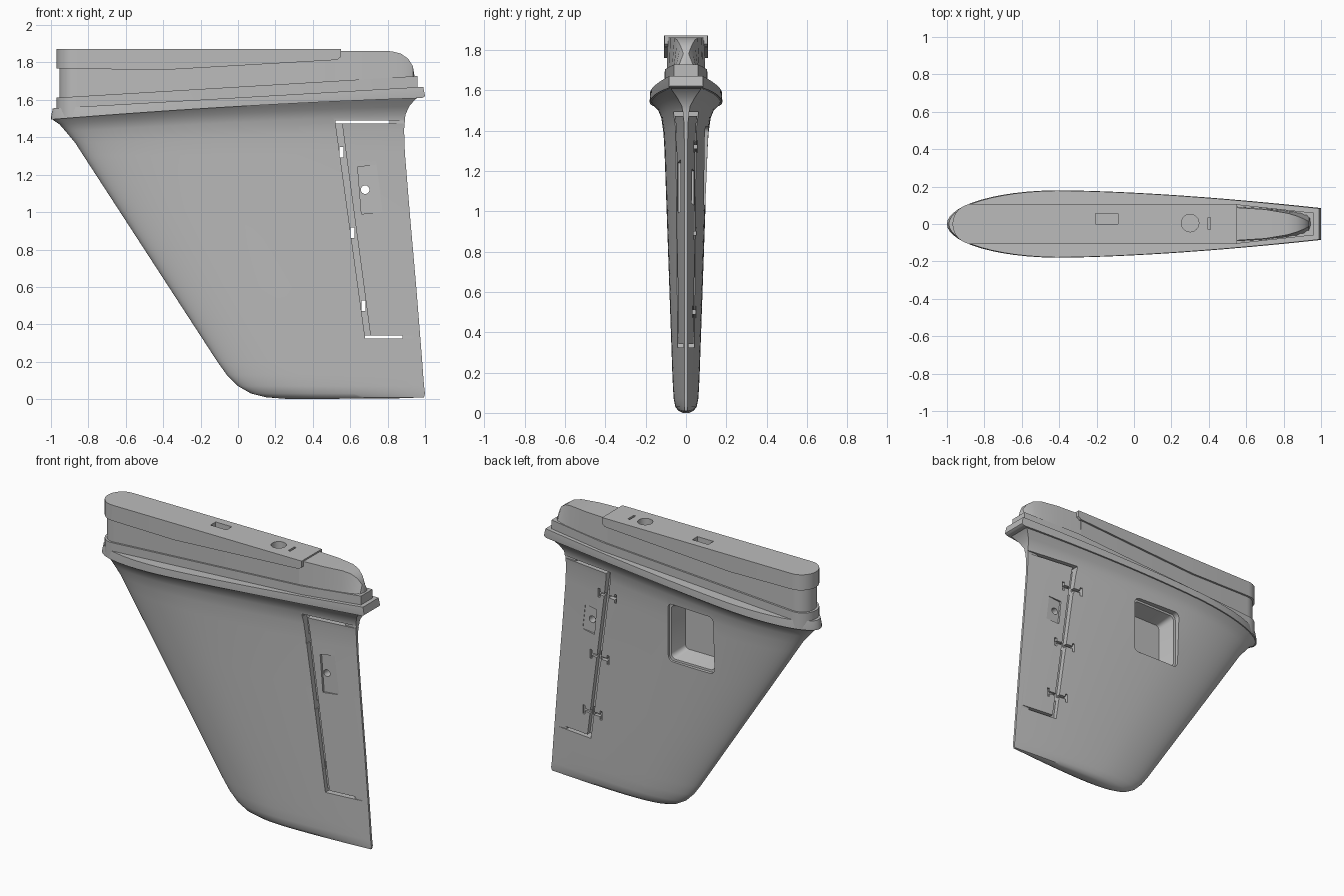
import bpy, bmesh, math
from mathutils import Vector

cube = bpy.data.objects.get("Cube")
if cube:
    bpy.data.objects.remove(cube, do_unlink=True)

grey = bpy.data.materials.new("plain grey")
grey.use_nodes = True
COLOUR = (0.5, 0.5, 0.5, 1)
grey.diffuse_color = COLOUR
grey.node_tree.nodes["Principled BSDF"].inputs["Base Color"].default_value = COLOUR


def loft(name, rings):
    """Closed skin through rings that have equal point counts."""
    bm = bmesh.new()
    loops = [[bm.verts.new(p) for p in ring] for ring in rings]
    n = len(loops[0])
    for a, b in zip(loops, loops[1:]):
        for i in range(n):
            j = (i + 1) % n
            bm.faces.new((a[i], a[j], b[j], b[i]))
    ends = [bm.faces.new(loops[0]), bm.faces.new(loops[-1])]
    bmesh.ops.triangulate(bm, faces=ends)
    bmesh.ops.recalc_face_normals(bm, faces=bm.faces)
    mesh = bpy.data.meshes.new(name)
    bm.to_mesh(mesh)
    bm.free()
    mesh.materials.append(grey)
    obj = bpy.data.objects.new(name, mesh)
    bpy.context.collection.objects.link(obj)
    return obj


def side_prism(points, y0, y1):
    """Cutter: an x-z outline pushed along y."""
    return loft("cutter", [[(x, y, z) for x, z in points] for y in (y0, y1)])


def top_prism(points, z0, z1):
    return loft("cutter", [[(x, y, z) for x, y in points] for z in (z0, z1)])


def rect(x0, x1, z0, z1):
    return [(x0, z0), (x1, z0), (x1, z1), (x0, z1)]


def circle(x, z, r, n=24):
    return [(x + r * math.cos(i * math.tau / n), z + r * math.sin(i * math.tau / n))
            for i in range(n)]


def activate(obj):
    bpy.ops.object.select_all(action='DESELECT')
    obj.select_set(True)
    bpy.context.view_layer.objects.active = obj


def cut(objects, cutters):
    for obj in objects:
        activate(obj)
        for c in cutters:
            mod = obj.modifiers.new("cut", 'BOOLEAN')
            mod.operation, mod.solver, mod.object = 'DIFFERENCE', 'EXACT', c
            bpy.ops.object.modifier_apply(modifier=mod.name)
    for c in cutters:
        bpy.data.objects.remove(c, do_unlink=True)


def foil(z_lead, z_tail, lead, tail, thick, tail_thick, bulge=0.0, n=36):
    """Streamlined section with an elliptical nose and a blunt tail."""
    side = []
    for i in range(n + 1):
        u = (1 - math.cos(math.pi * i / n)) / 2
        if u < 0.3:
            y = thick * math.sqrt(max(0, 1 - ((0.3 - u) / 0.3) ** 2))
        else:
            y = thick + (tail_thick - thick) * ((u - 0.3) / 0.7) ** 1.6
        z = z_lead + (z_tail - z_lead) * u + bulge * 4 * u * (1 - u)
        side.append(Vector((lead + (tail - lead) * u, y, z)))
    return side + [Vector((p.x, -p.y, p.z)) for p in reversed(side[1:])]


# Fin: tip rounding, straight taper, then the flare under the flange
fin = loft("fin", [foil(*s) for s in (
    (0.0, 0.005, 0.28, 0.88, 0.02, 0.004),
    (0.01, 0.01, 0.15, 0.995, 0.037, 0.006),
    (0.03, 0.03, 0.07, 1.0, 0.053, 0.008),
    (0.07, 0.07, 0.0, 0.995, 0.061, 0.008),
    (0.13, 0.13, -0.06, 0.99, 0.065, 0.008),
    (0.2, 0.2, -0.11, 0.985, 0.068, 0.008),
    (0.6, 0.6, -0.37, 0.953, 0.082, 0.008),
    (1.0, 1.0, -0.63, 0.918, 0.096, 0.008),
    (1.3, 1.32, -0.825, 0.892, 0.107, 0.008),
    (1.37, 1.44, -0.87, 0.888, 0.112, 0.01),
    (1.43, 1.52, -0.92, 0.895, 0.122, 0.02, 0.005),
    (1.47, 1.565, -0.955, 0.915, 0.14, 0.045, 0.01),
    (1.49, 1.6, -0.985, 0.945, 0.166, 0.07, 0.012),
    (1.5, 1.62, -0.995, 0.97, 0.176, 0.08, 0.012))])

# Hinge gap: a slanted groove on each side and a web left between
gap = [(0.52, 1.485), (0.555, 1.485), (0.71, 0.325), (0.68, 0.325)]
cutters = [side_prism(gap, 0.012, 0.3), side_prism(gap, -0.3, -0.012)]

# Horizontal gaps above and below the control surface
for z, x0, x1, x2 in ((1.482, 0.52, 0.81, 0.91), (0.332, 0.68, 0.88, 0.99)):
    cutters.append(side_prism(rect(x0, x1, z - 0.009, z + 0.009), -0.3, 0.3))
    for y0, y1 in ((0.012, 0.3), (-0.3, -0.012)):
        cutters.append(side_prism(rect(x1 - 0.005, x2, z - 0.009, z + 0.009), y0, y1))

# Hinge openings, with a shallow double-ended slot on the left side
for x, z in ((0.553, 1.32), (0.613, 0.89), (0.67, 0.5)):
    cutters.append(side_prism(rect(x - 0.011, x + 0.011, z - 0.028, z + 0.028), -0.3, 0.3))
    cutters.append(side_prism(rect(x - 0.07, x + 0.07, z - 0.009, z + 0.009), 0.022, 0.3))
    for dx in (-0.068, 0.068):
        cutters.append(side_prism(rect(x + dx - 0.008, x + dx + 0.008, z - 0.03, z + 0.03),
                                  0.022, 0.3))

# Access panels and the through hole on the control surface
cutters.append(side_prism([(0.64, 1.24), (0.74, 1.255), (0.773, 1.0), (0.66, 0.99)], -0.3, -0.024))
cutters.append(side_prism([(0.64, 1.2), (0.73, 1.21), (0.75, 1.04), (0.655, 1.03)], 0.026, 0.3))
cutters.append(side_prism(circle(0.68, 1.12, 0.023), -0.3, 0.3))


# Window pocket in the left side, with a ledge and sloped walls
def rounded_window(y, scale, r=0.035):
    pts = []
    for k, (sx, sz) in enumerate(((1, 1), (-1, 1), (-1, -1), (1, -1))):
        for i in range(6):
            a = math.pi / 2 * (k + i / 5)
            x = sx * (0.175 - r) + r * math.cos(a)
            z = sz * (0.195 - r) + r * math.sin(a)
            pts.append((-0.105 + scale * x, y, 1.225 + scale * z))
    return pts


cutters.append(loft("cutter", [rounded_window(0.3, 1), rounded_window(0.075, 1),
                               rounded_window(0.074, 0.93), rounded_window(-0.04, 0.78)]))
cut([fin], cutters)

# Flange around the root
flange = loft("flange", [foil(1.495, 1.61, -1, 0.985, 0.18, 0.085, 0.012),
                         foil(1.51, 1.62, -1, 1, 0.18, 0.085, 0.01),
                         foil(1.555, 1.67, -0.99, 0.99, 0.178, 0.083)])


def nosed(x0, r, *tail, n=16):
    """Plan outline: round nose, straight sides, then mirrored tail points."""
    c = x0 + r
    arc = [(c - r * math.sin(i * math.pi / n), r * math.cos(i * math.pi / n))
           for i in range(n + 1)]
    return [(x, y) for x, y in reversed(tail)] + arc + [(x, -y) for x, y in tail]


# Sloped step above the flange
plan = nosed(-0.97, 0.108, (0.55, 0.105), (0.96, 0.06))
step = loft("root_step", [[(x, y, z + 0.06 * x) for x, y in plan] for z in (1.56, 1.67)])

# Root block with straight sides
body = loft("root_block", [[(x, y, z) for x, y in nosed(-0.955, 0.095, (0.52, 0.095))]
                           for z in (1.58, 1.862)])

# Rounded tail of the block: station, base width, top width, height
tail = loft("root_block_tail", [
    [(x, b, 1.66), (x, -b, 1.66), (x, -t, h), (x, t, h)] for x, b, t, h in (
        (0.51, 0.096, 0.09, 1.862), (0.7, 0.085, 0.078, 1.862),
        (0.82, 0.073, 0.058, 1.86), (0.87, 0.069, 0.043, 1.848),
        (0.91, 0.064, 0.027, 1.82), (0.935, 0.061, 0.013, 1.78),
        (0.945, 0.06, 0.003, 1.72))])


# Cap plate whose lower edge rises toward the tail
def cap_bottom(x):
    if x < -0.4:
        return 1.768 - 0.008 * (x + 0.97) / 0.57
    if x > 0.54:
        return 1.83
    return 1.76 + 0.055 * (x + 0.4) / 0.95


plan = nosed(-0.97, 0.108, (-0.4, 0.108), (0.1, 0.108), (0.53, 0.108), (0.55, 0.107))
cap = loft("cap_plate", [[(x, y, cap_bottom(x)) for x, y in plan],
                         [(x, y, 1.872) for x, y in plan]])

# Socket, cable hole and narrow slot in the cap
cut([cap, body], [top_prism(rect(-0.205, -0.085, 0.0, 0.055), 1.79, 2),
                  top_prism(circle(0.3, 0.005, 0.047), 1.7, 2),
                  top_prism(rect(0.395, 0.41, -0.03, 0.035), 1.8, 2)])

# Smooth curved skins, keep the hard edges
for obj in (fin, flange, step, body, tail, cap):
    activate(obj)
    bpy.ops.object.shade_smooth_by_angle(angle=math.radians(35))
